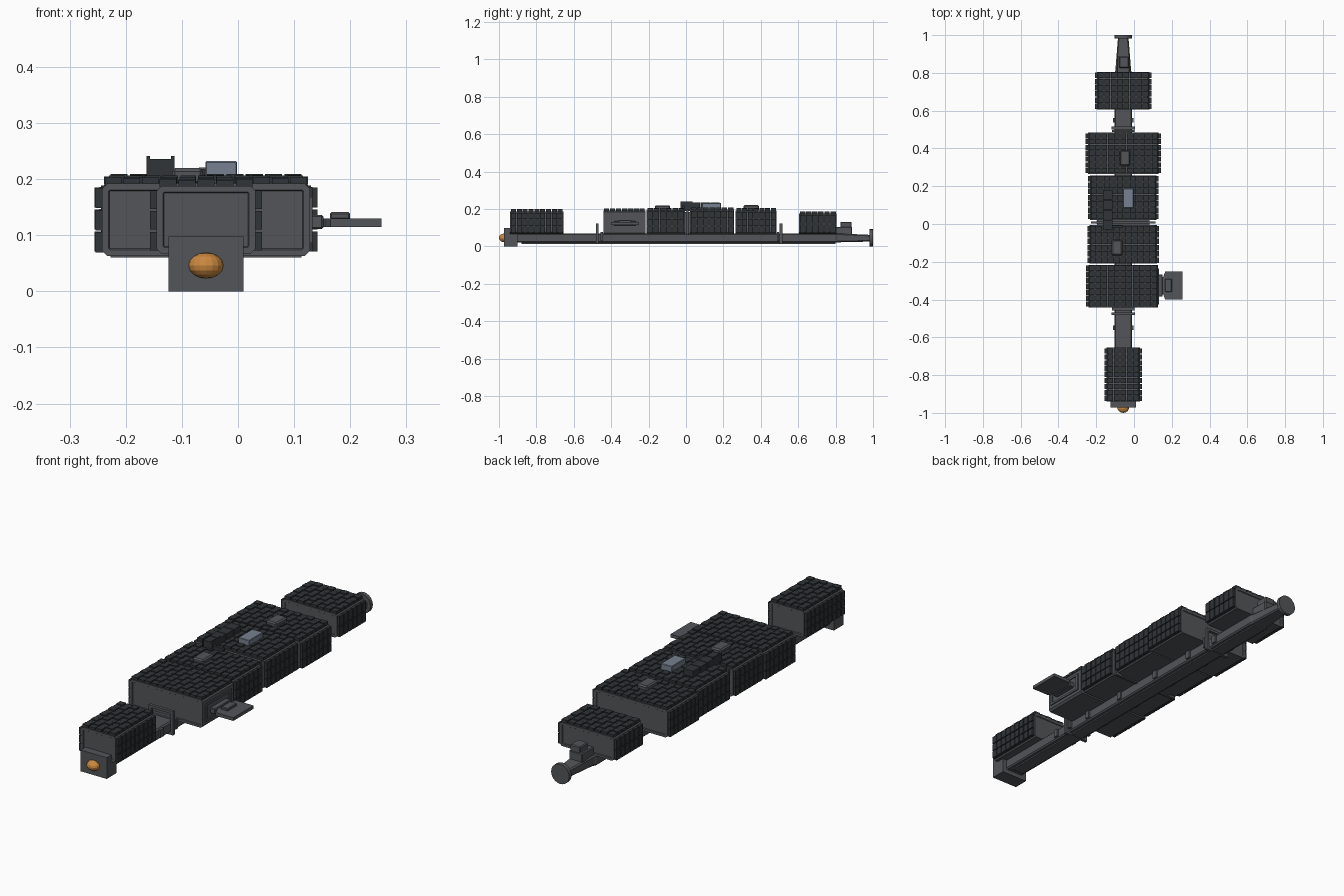
import bpy, bmesh, math
from mathutils import Matrix, Vector

if "Cube" in bpy.data.objects:
    bpy.data.objects.remove(bpy.data.objects["Cube"])

CX = -0.057          # ship centreline
TILE = 0.012         # armour thickness

def mat(name, c):
    m = bpy.data.materials.new(name)
    m.diffuse_color = (*c, 1)
    m.use_nodes = True
    m.node_tree.nodes["Principled BSDF"].inputs["Base Color"].default_value = m.diffuse_color
    return m

HULL = mat("hull_grey", (0.085, 0.09, 0.098))
ARMOUR = mat("armour_dark", (0.03, 0.035, 0.038))
STEEL = mat("blue_steel", (0.18, 0.22, 0.28))
ORANGE = mat("sensor_orange", (0.6, 0.25, 0.05))

def finish(name, bm, m):
    bmesh.ops.recalc_face_normals(bm, faces=bm.faces)
    me = bpy.data.meshes.new(name)
    bm.to_mesh(me)
    bm.free()
    ob = bpy.data.objects.new(name, me)
    bpy.context.collection.objects.link(ob)
    me.materials.append(m)
    return ob

def add_box(bm, x0, x1, y0, y1, z0, z1):
    c = Vector(((x0 + x1) / 2, (y0 + y1) / 2, (z0 + z1) / 2))
    s = Matrix.Diagonal((x1 - x0, y1 - y0, z1 - z0, 1))
    bmesh.ops.create_cube(bm, size=1, matrix=Matrix.Translation(c) @ s)

def box(name, dims, m=HULL, bevel=0):
    bm = bmesh.new()
    add_box(bm, *dims)
    if bevel:
        bmesh.ops.bevel(bm, geom=bm.edges[:], offset=bevel, segments=1, affect='EDGES')
    return finish(name, bm, m)

def loft(name, sections, m=HULL, inset=0):
    """Join a list of equal-length 3D rings, capping both ends."""
    bm = bmesh.new()
    rings = [[bm.verts.new(p) for p in s] for s in sections]
    n = len(rings[0])
    for a, b in zip(rings, rings[1:]):
        for i in range(n):
            bm.faces.new((a[i], a[(i + 1) % n], b[(i + 1) % n], b[i]))
    caps = [bm.faces.new(rings[0]), bm.faces.new(rings[-1])]
    bmesh.ops.recalc_face_normals(bm, faces=bm.faces)
    if inset:
        bmesh.ops.inset_individual(bm, faces=caps, thickness=inset, depth=0)
        bmesh.ops.inset_individual(bm, faces=caps, thickness=0.002, depth=-0.003)
    return finish(name, bm, m)

def chamfered(h, z0, z1, c, y):
    """Chamfered rectangle around the centreline at a given y."""
    pts = [(-h + c, z0), (h - c, z0), (h, z0 + c), (h, z1 - c),
           (h - c, z1), (-h + c, z1), (-h, z1 - c), (-h, z0 + c)]
    return [(CX + x, y, z) for x, z in pts]

def spans(a, b, step, gap=0.004):
    n = max(1, round((b - a) / step))
    w = (b - a) / n
    return [(a + i * w + gap / 2, a + (i + 1) * w - gap / 2) for i in range(n)]

def module(name, y0, y1, half, z0, z1, sides=(-1, 1)):
    """Hull block with plates of armour over its roof and flanks."""
    loft(name + "_hull", [chamfered(half, z0, z1, 0.009, y) for y in (y0, y1)], inset=0.012)
    bm = bmesh.new()
    rows = spans(y0 + 0.002, y1 - 0.002, 0.033)
    for j, (ya, yb) in enumerate(rows):
        for i, (xa, xb) in enumerate(spans(CX - half + 0.003, CX + half - 0.003, 0.033)):
            add_box(bm, xa, xb, ya, yb, z1 - 0.003, z1 + TILE - 0.002 * ((i + j) % 2))
        for s in sides:
            for za, zb in spans(z0 + 0.004, z1 - 0.006, 0.04):
                xs = sorted((CX + s * (half - 0.003), CX + s * (half + TILE)))
                add_box(bm, *xs, ya, yb, za, zb)
    finish(name + "_armour", bm, ARMOUR)

# Armoured modules from bow to stern
module("bow_module", -0.94, -0.655, 0.088, 0.067, 0.188)
module("hangar_module", -0.442, -0.217, 0.185, 0.063, 0.192, sides=(-1,))
module("fore_module", -0.21, -0.006, 0.178, 0.065, 0.194)
module("mid_module", 0.022, 0.257, 0.175, 0.065, 0.197)
module("aft_module", 0.265, 0.484, 0.187, 0.065, 0.193)
module("stern_module", 0.605, 0.805, 0.138, 0.067, 0.176)

# Spine and keel, narrowing toward the tail
loft("spine", [chamfered(h, a, b, 0.006, y) for y, h, a, b in
               [(-0.92, 0.047, 0.02, 0.07), (0.80, 0.047, 0.02, 0.07),
                (0.81, 0.042, 0.022, 0.07), (0.985, 0.028, 0.026, 0.062)]])
box("keel", (CX - 0.03, CX + 0.03, -0.88, 0.80, 0.014, 0.024))
bm = bmesh.new()
for y in (-0.55, -0.33, -0.11, 0.14, 0.37, 0.55):
    for s in (-1, 1):
        x = CX + s * 0.048
        add_box(bm, x - 0.007, x + 0.007, y - 0.012, y + 0.012, 0.03, 0.066)
finish("spine_brackets", bm, HULL)

# Open frames around the spine
for name, y in (("fore_frame", -0.475), ("aft_frame", 0.508)):
    bm = bmesh.new()
    for s in (-1, 1):
        x = CX + s * 0.056
        add_box(bm, x - 0.006, x + 0.006, y - 0.007, y + 0.007, 0.012, 0.122)
    for z in (0.012, 0.11):
        add_box(bm, CX - 0.05, CX + 0.05, y - 0.007, y + 0.007, z, z + 0.012)
    finish(name, bm, HULL)
box("spine_collar_fore", (CX - 0.06, CX + 0.06, -0.458, -0.443, 0.03, 0.078))
box("spine_collar_aft", (CX - 0.06, CX + 0.06, 0.486, 0.497, 0.03, 0.078))

# Joint rib between the two middle modules
box("midship_rib", (CX - 0.17, CX + 0.17, 0.002, 0.014, 0.06, 0.198))
box("midship_core", (CX - 0.14, CX + 0.14, -0.01, 0.026, 0.066, 0.185))

# Nose block and sensor dome
box("nose_block", (CX - 0.067, CX + 0.067, -0.972, -0.902, 0, 0.098))
bm = bmesh.new()
bmesh.ops.create_uvsphere(bm, u_segments=16, v_segments=8, radius=1,
                          matrix=Matrix.Translation((CX, -0.972, 0.046)) @ Matrix.Diagonal((0.031, 0.028, 0.023, 1)))
finish("sensor_dome", bm, ORANGE)

# Tail disc and tail housing
bm = bmesh.new()
bmesh.ops.create_cone(bm, cap_ends=True, segments=20, radius1=0.046, radius2=0.046, depth=0.018,
                      matrix=Matrix.Translation((CX, 0.991, 0.046)) @ Matrix.Rotation(math.pi / 2, 4, 'X'))
finish("tail_disc", bm, HULL)
box("tail_housing_base", (CX - 0.034, CX + 0.034, 0.80, 0.888, 0.06, 0.105), bevel=0.004)
box("tail_housing_top", (CX - 0.022, CX + 0.03, 0.826, 0.886, 0.10, 0.132), bevel=0.004)

# Roof equipment
box("fore_roof_hatch", (-0.118, -0.062, -0.166, -0.085, 0.19, 0.22), bevel=0.006)
box("aft_roof_hatch", (-0.075, -0.02, 0.308, 0.39, 0.19, 0.221), bevel=0.006)
box("roof_sensor", (-0.058, -0.002, 0.085, 0.187, 0.195, 0.232), STEEL, bevel=0.002)
bm = bmesh.new()
for ya, yb in spans(-0.03, 0.182, 0.053):
    add_box(bm, -0.163, -0.113, ya, yb, 0.19, 0.236)
for x in (-0.163, -0.119):
    add_box(bm, x, x + 0.006, -0.03, 0.036, 0.2, 0.241)
add_box(bm, -0.113, -0.06, -0.022, -0.008, 0.19, 0.218)
finish("roof_battery", bm, ARMOUR)

# Hangar bay frame and landing pad on the right flank
hx = CX + 0.184
bm = bmesh.new()
for ya, yb, za, zb in ((-0.425, -0.235, 0.158, 0.168), (-0.425, -0.235, 0.086, 0.096),
                       (-0.425, -0.412, 0.096, 0.158), (-0.248, -0.235, 0.096, 0.158)):
    add_box(bm, hx - 0.002, hx + 0.006, ya, yb, za, zb)
finish("hangar_frame", bm, HULL)
pad = [(hx - 0.005, -0.372), (0.155, -0.372), (0.165, -0.40), (0.256, -0.40),
       (0.256, -0.252), (0.165, -0.252), (0.155, -0.28), (hx - 0.005, -0.28)]
pad_sections = [[(x, y, z) for x, y in pad] for z in (0.115, 0.13)]
loft("landing_pad", pad_sections)
box("pad_root", (hx - 0.005, 0.152, -0.385, -0.267, 0.111, 0.136), bevel=0.003)
box("pad_clamp", (0.164, 0.2, -0.36, -0.292, 0.128, 0.141), bevel=0.003)
